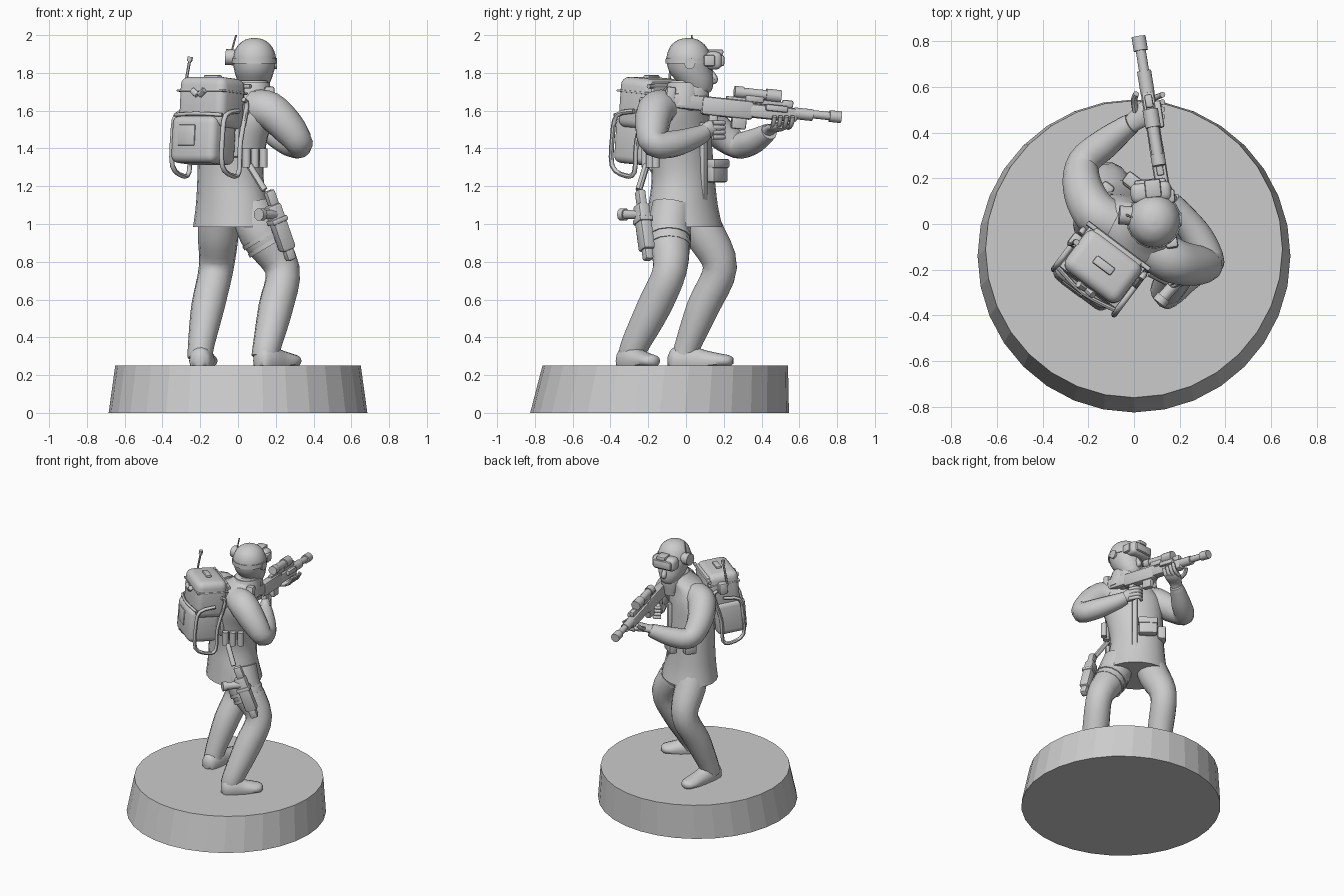
import bpy, bmesh, math
from mathutils import Vector, Matrix

grey = bpy.data.materials.new("plain_grey")
grey.diffuse_color = (0.6, 0.6, 0.6, 1)
Z = Vector((0, 0, 1))


def finish(name, bm, angle):
    bmesh.ops.recalc_face_normals(bm, faces=bm.faces)
    me = bpy.data.meshes.new(name)
    bm.to_mesh(me)
    bm.free()
    me.materials.append(grey)
    for p in me.polygons:
        p.use_smooth = angle > 0
    if angle > 0:
        me.set_sharp_from_angle(angle=math.radians(angle))
    ob = bpy.data.objects.new(name, me)
    bpy.context.collection.objects.link(ob)
    return ob


def loft(name, st, side=(1, 0, 0), n=14, steps=4, axis=None, angle=45, floor=None):
    """Skin of ellipses (x, y, z, a, b) along a smoothed path."""
    st = [Vector(tuple(s) + (s[3],) if len(s) == 4 else tuple(s)) for s in st]
    pts = []
    for i in range(len(st) - 1):
        p0, p1, p2, p3 = st[max(i - 1, 0)], st[i], st[i + 1], st[min(i + 2, len(st) - 1)]
        for k in range(steps):
            t = k / steps
            pts.append(0.5 * (2 * p1 + (p2 - p0) * t + (2 * p0 - 5 * p1 + 4 * p2 - p3) * t * t
                              + (3 * p1 - p0 - 3 * p2 + p3) * t ** 3))
    pts.append(st[-1])
    bm = bmesh.new()
    rings = []
    for i, p in enumerate(pts):
        c = Vector(p[:3])
        t = axis or (Vector(pts[min(i + 1, len(pts) - 1)][:3]) - Vector(pts[max(i - 1, 0)][:3])).normalized()
        s = Vector(side)
        if abs(t.dot(s.normalized())) > 0.95:
            s = Vector((0.1, 1, 0.2))
        u = (s - t * s.dot(t)).normalized()
        v = t.cross(u)
        ring = []
        for k in range(n):
            a = 2 * math.pi * k / n
            q = c + u * p[3] * math.cos(a) + v * p[4] * math.sin(a)
            if floor is not None:
                q.z = max(q.z, floor)
            ring.append(bm.verts.new(q))
        rings.append(ring)
    for r, s in zip(rings, rings[1:]):
        for k in range(n):
            j = (k + 1) % n
            bm.faces.new((r[k], r[j], s[j], s[k]))
    bm.faces.new(rings[0][::-1])
    bm.faces.new(rings[-1])
    return finish(name, bm, angle)


def tube(name, pts, r, n=8, steps=1, side=(1, 0, 0)):
    return loft(name, [tuple(p) + (r,) for p in pts], side, n, steps)


def box(name, frame, c, size, bevel=0.01, seg=2):
    bm = bmesh.new()
    bmesh.ops.create_cube(bm, size=1)
    bmesh.ops.scale(bm, vec=size, verts=bm.verts)
    bmesh.ops.bevel(bm, geom=bm.edges[:], offset=bevel, segments=seg, affect='EDGES', profile=0.5)
    bmesh.ops.transform(bm, matrix=frame @ Matrix.Translation(c), verts=bm.verts)
    return finish(name, bm, 35)


def make_frame(o, x, y):
    y = Vector(y).normalized()
    x = Vector(x)
    x = (x - y * x.dot(y)).normalized()
    m = Matrix((x, y, x.cross(y))).transposed().to_4x4()
    m.translation = o
    return m


L, F = Vector((0.8, -0.6, 0)), Vector((0.6, 0.8, 0))   # torso right and forward

# Display base, slightly sheared
loft("base", [(0, -0.14, 0, 0.685), (0, -0.11, 0.25, 0.65)], n=32, steps=1, axis=Z, angle=0)

# Legs and boots
loft("right_leg", [(0.07, -0.07, 1.1, 0.11), (0.12, -0.09, 0.95, 0.115), (0.235, -0.085, 0.76, 0.092),
                   (0.2, -0.17, 0.56, 0.092), (0.155, -0.27, 0.36, 0.076), (0.14, -0.29, 0.29, 0.07)])
loft("left_leg", [(-0.1, 0.03, 1.1, 0.1), (-0.105, 0.1, 0.95, 0.108), (-0.115, 0.18, 0.77, 0.092),
                  (-0.16, 0.09, 0.56, 0.088), (-0.195, 0.01, 0.36, 0.07), (-0.2, -0.01, 0.29, 0.066)])
for name, h, t in (("right_boot", (0.1, -0.345), (0.32, -0.16)), ("left_boot", (-0.205, -0.095), (-0.16, 0.25))):
    h, t = Vector(h), Vector(t)
    prof = ((0, 0.02, 0.03), (0.08, 0.055, 0.07), (0.3, 0.065, 0.09), (0.55, 0.062, 0.06),
            (0.8, 0.062, 0.04), (0.94, 0.045, 0.03), (1, 0.015, 0.015))
    loft(name, [(*h.lerp(t, f), 0.275, a, b) for f, a, b in prof],
         side=(t.y - h.y, h.x - t.x, 0), floor=0.25)
# Thigh straps
for i, f in enumerate((0.05, 0.28)):
    p = Vector((0.125, -0.09, 0.94)).lerp(Vector((0.235, -0.085, 0.76)), f)
    d = Vector((0.012, 0, -0.02))
    loft("thigh_strap_%d" % i, [(*(p - d / 2), 0.12 - 0.02 * f), (*(p + d / 2), 0.12 - 0.02 * f)], steps=1)

# Jacket with flared hem, collar
loft("jacket", [(-0.025, -0.01, 0.985, 0.225, 0.19), (-0.03, -0.015, 1.1, 0.205, 0.17),
                (-0.04, -0.015, 1.25, 0.185, 0.155), (-0.03, -0.03, 1.42, 0.195, 0.15),
                (-0.005, -0.045, 1.56, 0.215, 0.14), (0.02, -0.045, 1.65, 0.18, 0.12),
                (0.06, -0.02, 1.71, 0.11, 0.1), (0.08, 0, 1.76, 0.075, 0.075)], side=L, n=22, axis=Z)
loft("collar", [(0.06, -0.03, 1.63, 0.125, 0.125), (0.075, -0.01, 1.7, 0.1, 0.105),
                (0.08, 0.0, 1.75, 0.088, 0.095)], n=18, axis=Z)
loft("neck_scarf", [(0.085, 0.05, 1.6, 0.06), (0.085, 0.05, 1.7, 0.075), (0.085, 0.04, 1.75, 0.07)], axis=Z)
# Jacket front flap and belt pouch
J = make_frame(Vector((-0.03, -0.01, 0)), L, F)
box("front_flap", J, (0.02, 0.145, 1.33), (0.035, 0.03, 0.42), 0.006)
box("belt_pouch", J, (-0.07, 0.165, 1.28), (0.13, 0.06, 0.12), 0.015)
box("pouch_flap", J, (-0.07, 0.172, 1.32), (0.138, 0.06, 0.05), 0.012)
box("side_pouch", J, (-0.17, 0.06, 1.28), (0.06, 0.09, 0.1), 0.015)

# Arms
loft("right_arm", [(0.09, -0.11, 1.61, 0.1), (0.17, -0.16, 1.6, 0.1), (0.265, -0.18, 1.51, 0.09),
                   (0.325, -0.165, 1.425, 0.072), (0.28, -0.06, 1.425, 0.07), (0.2, 0.05, 1.46, 0.056),
                   (0.16, 0.1, 1.485, 0.045)], side=Z)
loft("left_arm", [(-0.09, 0.0, 1.6, 0.1), (-0.17, 0.05, 1.59, 0.1), (-0.225, 0.16, 1.5, 0.088),
                  (-0.22, 0.27, 1.42, 0.073), (-0.13, 0.35, 1.435, 0.068), (-0.04, 0.42, 1.475, 0.052),
                  (-0.01, 0.44, 1.49, 0.045)], side=Z)
# Hands with fingers
loft("right_hand", [(0.175, 0.085, 1.48, 0.03), (0.145, 0.12, 1.5, 0.046, 0.035),
                    (0.12, 0.17, 1.51, 0.042, 0.03), (0.11, 0.2, 1.51, 0.015)], side=Z)
loft("left_hand", [(-0.03, 0.42, 1.485, 0.035), (0.01, 0.455, 1.505, 0.025, 0.045),
                   (0.06, 0.49, 1.515, 0.025, 0.055), (0.09, 0.51, 1.52, 0.015, 0.04)], side=Z)
for i in range(4):
    tube("right_finger_%d" % i, [(0.16, 0.14, 1.535 - 0.025 * i), (0.125, 0.2, 1.535 - 0.025 * i),
                                 (0.085, 0.18, 1.535 - 0.025 * i)], 0.013, steps=3, side=Z)
    y = 0.445 + 0.032 * i
    tube("left_finger_%d" % i, [(0.05, y, 1.51), (0.1, y + 0.015, 1.525), (0.125, y + 0.025, 1.57)],
         0.013, steps=3, side=(0, 1, 0))
tube("left_thumb", [(0.01, 0.48, 1.51), (0.0, 0.54, 1.54), (0.01, 0.57, 1.57)], 0.014, steps=3)

# Head, nose, goggles, headset
loft("head", [(0.085, 0.02, 1.68, 0.05), (0.085, 0.06, 1.7, 0.06, 0.07), (0.085, 0.05, 1.75, 0.085, 0.095),
              (0.086, 0.025, 1.81, 0.105, 0.115), (0.087, 0.015, 1.88, 0.114, 0.118),
              (0.087, 0.012, 1.94, 0.092, 0.095), (0.087, 0.012, 1.975, 0.05, 0.052),
              (0.087, 0.012, 1.985, 0.006, 0.006)], n=20, axis=Z)
loft("nose", [(0.083, 0.13, 1.81, 0.012), (0.082, 0.15, 1.765, 0.02), (0.083, 0.135, 1.75, 0.012)], n=8)
H = make_frame(Vector((0.087, 0.015, 1.865)), (1, 0.1, 0), (-0.1, 1, 0.0))
box("goggle_frame", H, (0, 0.125, 0.0), (0.18, 0.09, 0.095), 0.03, 3)
box("goggle_lens", H, (0, 0.168, 0.0), (0.14, 0.03, 0.06), 0.012)
box("goggle_top_unit", H, (0.01, 0.14, 0.045), (0.07, 0.08, 0.03), 0.01)
box("goggle_side_clip", H, (0.085, 0.1, 0.0), (0.035, 0.06, 0.06), 0.01)
loft("goggle_strap", [(0.087, 0.015, 1.85, 0.12, 0.123), (0.087, 0.015, 1.88, 0.119, 0.122)], n=20, steps=1, axis=Z)
tube("left_ear_cup", [(-0.065, 0.04, 1.885), (0.0, 0.035, 1.88)], 0.042, 14)
tube("right_ear", [(0.19, 0.02, 1.85), (0.207, 0.02, 1.85)], 0.03, 12)
tube("headset_aerial", [(-0.035, 0.04, 1.91), (-0.01, 0.03, 2.0)], 0.005, 6)

# Rifle: local y runs from butt to muzzle
G = make_frame(Vector((0.17, -0.115, 1.665)), (1, 0.16, 0), (-0.15, 0.935, -0.1))
for name, c, s, b in (("butt_plate", (0, 0.03, 0), (0.055, 0.05, 0.13), 0.012),
                      ("stock", (0, 0.13, -0.005), (0.045, 0.2, 0.08), 0.015),
                      ("receiver", (0, 0.34, -0.015), (0.062, 0.28, 0.1), 0.018),
                      ("magazine", (0, 0.41, -0.075), (0.04, 0.08, 0.09), 0.01),
                      ("grip", (0, 0.27, -0.11), (0.04, 0.05, 0.12), 0.012),
                      ("handguard", (0, 0.58, -0.015), (0.06, 0.28, 0.075), 0.02),
                      ("top_rail", (0, 0.5, 0.035), (0.03, 0.34, 0.025), 0.005),
                      ("sight_mount", (0, 0.48, 0.05), (0.045, 0.1, 0.04), 0.008),
                      ("front_sight", (0, 0.66, 0.04), (0.035, 0.06, 0.04), 0.01),
                      ("side_light", (0.035, 0.6, 0.01), (0.03, 0.12, 0.035), 0.01)):
    box("rifle_" + name, G, c, s, b)
for name, y0, y1, z, r in (("scope", 0.38, 0.6, 0.075, 0.026), ("scope_front", 0.54, 0.62, 0.075, 0.034),
                           ("scope_rear", 0.37, 0.42, 0.075, 0.031), ("barrel", 0.7, 0.95, 0, 0.022),
                           ("barrel_sleeve", 0.7, 0.8, -0.005, 0.031), ("muzzle", 0.89, 0.953, 0, 0.031)):
    tube("rifle_" + name, [G @ Vector((0, y0, z)), G @ Vector((0, y1, z))], r, 12, side=Z)

# Backpack: main bag, lower pocket, details
P = make_frame(Vector((-0.15, -0.205, 1.54)), L, F) @ Matrix.Rotation(-0.08, 4, 'X')
box("pack_main_bag", P, (0, 0.01, 0.1), (0.3, 0.22, 0.27), 0.045, 4)
box("pack_lid_seam", P, (0, 0.01, 0.16), (0.307, 0.227, 0.012), 0.005)
box("pack_lower_pocket", P, (-0.02, -0.02, -0.1), (0.29, 0.22, 0.25), 0.04, 4)
box("pack_pocket_patch", P, (-0.05, -0.13, -0.08), (0.11, 0.012, 0.11), 0.005)
box("pack_top_handle", P, (0, 0.01, 0.24), (0.1, 0.04, 0.02), 0.008)
box("pack_back_plate", P, (0, 0.11, 0.02), (0.26, 0.04, 0.4), 0.015)
box("pack_side_unit", P, (-0.165, 0.03, 0.14), (0.05, 0.06, 0.085), 0.012)
for s in (-1, 1):
    tube("pack_toggle_%d" % s, [P @ Vector((s * 0.008, -0.11, 0.135)), P @ Vector((s * 0.04, -0.115, 0.16))], 0.017)
    loop = [(0.125, 0.07), (0.09, 0.1), (-0.1, 0.06), (-0.26, 0.06), (-0.285, 0.0),
            (-0.24, -0.09), (-0.08, -0.1), (0.03, -0.08), (0.06, 0.03)]
    tube("pack_frame_%d" % s, [P @ Vector((s * 0.165, y, z)) for z, y in loop], 0.013, steps=3, side=L)
for i, z in enumerate((0.2, 0.06)):
    tube("pack_crossbar_%d" % i, [P @ Vector((-0.17, 0.12, z)), P @ Vector((0.17, 0.12, z))], 0.012, side=Z)
tube("pack_rim_tube", [P @ Vector(p) for p in ((-0.155, -0.1, 0.03), (0, -0.125, 0.035), (0.155, -0.1, 0.03))],
     0.01, steps=3, side=Z)
tube("pack_aerial", [(-0.285, -0.09, 1.7), (-0.255, -0.08, 1.87)], 0.008, 6)
tube("pack_aerial_tip", [(-0.257, -0.08, 1.86), (-0.252, -0.08, 1.885)], 0.014)

# Belt cartridges, drop strap and holster with pistol
for i, (x, y) in enumerate(((0.045, -0.215), (0.09, -0.19), (0.135, -0.16))):
    tube("belt_cartridge_%d" % i, [(x, y, 1.3), (x, y, 1.4)], 0.022, 10)
tube("holster_strap", [(0.06, -0.21, 1.31), (0.14, -0.25, 1.18)], 0.018)
D = make_frame(Vector((0.215, -0.225, 1.0)), (1, 0.5, 0.3), (0.13, 0.05, -0.37))
box("holster_body", D, (0, 0.02, 0), (0.085, 0.26, 0.07), 0.018)
box("holster_tip", D, (0, 0.16, 0), (0.055, 0.09, 0.05), 0.015)
box("holster_band", D, (0, -0.02, 0), (0.098, 0.03, 0.082), 0.01)
box("pistol_slide", D, (0.01, -0.13, 0), (0.055, 0.11, 0.045), 0.012)
tube("pistol_grip", [(0.2, -0.24, 1.05), (0.115, -0.335, 1.05)], 0.026, 10)
tube("pistol_grip_cap", [(0.13, -0.32, 1.05), (0.11, -0.345, 1.05)], 0.033, 10)
